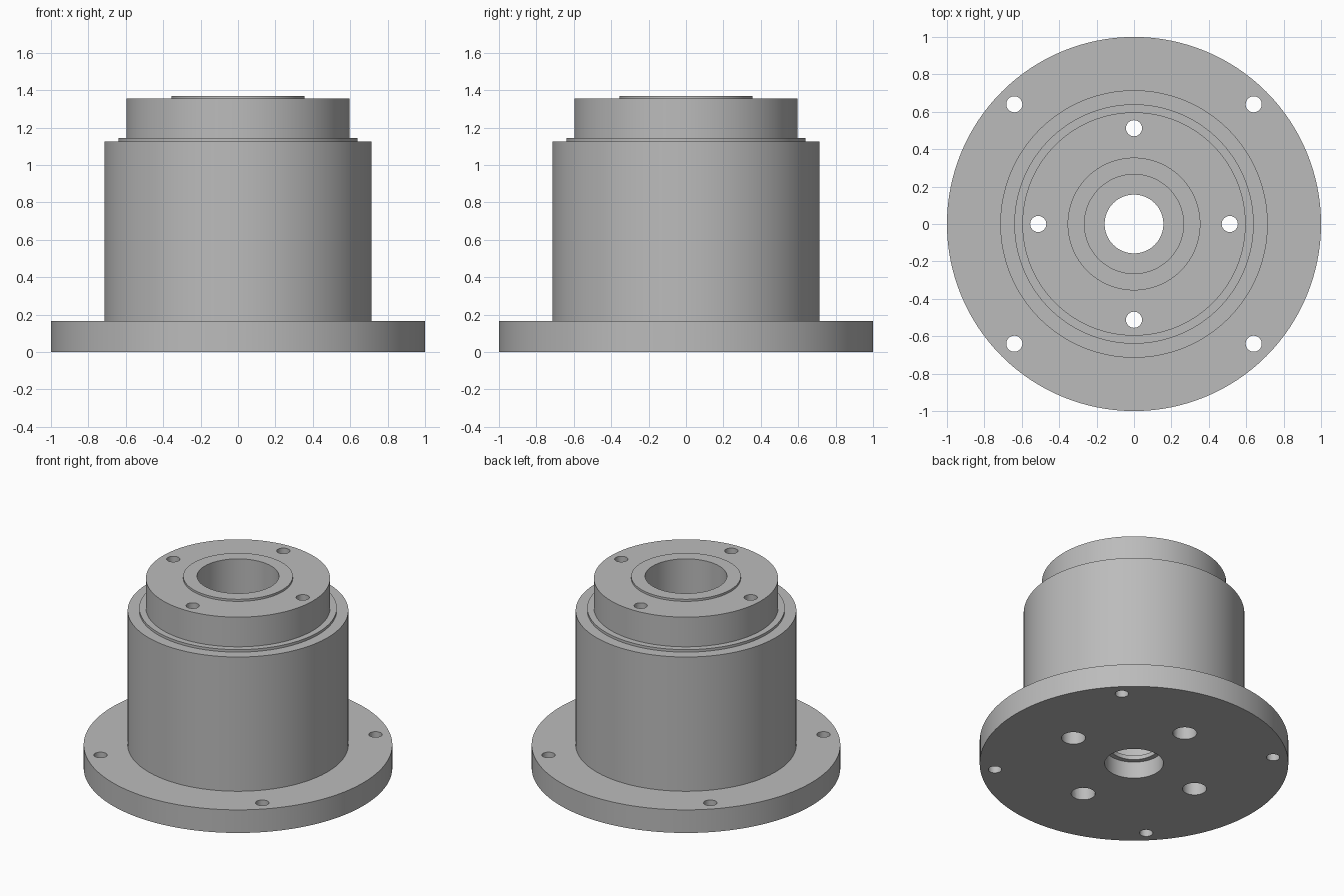
import bpy, bmesh, math
from mathutils import Vector

cube = bpy.data.objects.get("Cube")
if cube:
    bpy.data.objects.remove(cube, do_unlink=True)

grey = bpy.data.materials.new("machined_grey")
grey.use_nodes = True
colour = (0.5, 0.5, 0.5, 1)
grey.diffuse_color = colour
grey.node_tree.nodes["Principled BSDF"].inputs["Base Color"].default_value = colour


def lathe(name, profile, steps, centre=(0, 0), closed=False):
    """Turn a (radius, height) profile around a vertical axis."""
    bm = bmesh.new()
    verts = [bm.verts.new((r, 0, z)) for r, z in profile]
    edges = [bm.edges.new(pair) for pair in zip(verts, verts[1:])]
    if closed:
        edges.append(bm.edges.new((verts[-1], verts[0])))
    bmesh.ops.spin(bm, geom=verts + edges, axis=(0, 0, 1), cent=(0, 0, 0),
                   angle=math.tau, steps=steps, use_merge=True)
    bmesh.ops.remove_doubles(bm, verts=bm.verts, dist=1e-5)
    bmesh.ops.recalc_face_normals(bm, faces=bm.faces)
    bmesh.ops.translate(bm, verts=bm.verts, vec=Vector((*centre, 0)))
    mesh = bpy.data.meshes.new(name)
    bm.to_mesh(mesh)
    bm.free()
    mesh.materials.append(grey)
    obj = bpy.data.objects.new(name, mesh)
    bpy.context.collection.objects.link(obj)
    return obj


# Flanged housing: outside steps going up, then the bore going down
housing = lathe("flanged_housing", [
    (1.0, 0), (1.0, 0.165),            # flange
    (0.715, 0.165), (0.715, 1.125),    # barrel
    (0.64, 1.125), (0.64, 1.143),      # shoulder ring
    (0.597, 1.143), (0.597, 1.355),    # cap
    (0.355, 1.355), (0.355, 1.37),     # raised lip
    (0.265, 1.37), (0.265, 0.15),      # main bore
    (0.157, 0.15), (0.157, 0.12),      # inner ledge
    (0.19, 0.12), (0.19, 0),           # bottom recess
], 128, closed=True)

# Cutters: flange bolt holes on the diagonals, counterbored holes on the axes
low, high = -0.1, 1.5
bolt = [(0, low), (0.043, low), (0.043, 0.4 - 0.1), (0, 0.4 - 0.1)]
counterbore = [(0, low), (0.078, low), (0.078, 0.3), (0.043, 0.3),
               (0.043, high), (0, high)]
cutters = []
for i in range(4):
    for name, profile, radius, turn in (("flange_hole_cutter", bolt, 0.905, 0.5),
                                        ("cap_hole_cutter", counterbore, 0.512, 0)):
        a = (i + turn) * math.pi / 2
        cutters.append(lathe(name, profile, 32,
                             (radius * math.cos(a), radius * math.sin(a))))

bpy.ops.object.select_all(action="DESELECT")
housing.select_set(True)
bpy.context.view_layer.objects.active = housing
for cutter in cutters:
    cutter.hide_render = True
    mod = housing.modifiers.new("hole", "BOOLEAN")
    mod.operation = "DIFFERENCE"
    mod.solver = "EXACT"
    mod.object = cutter
    bpy.ops.object.modifier_apply(modifier=mod.name)
    bpy.data.objects.remove(cutter, do_unlink=True)

bpy.ops.object.shade_smooth_by_angle(angle=math.radians(30))
